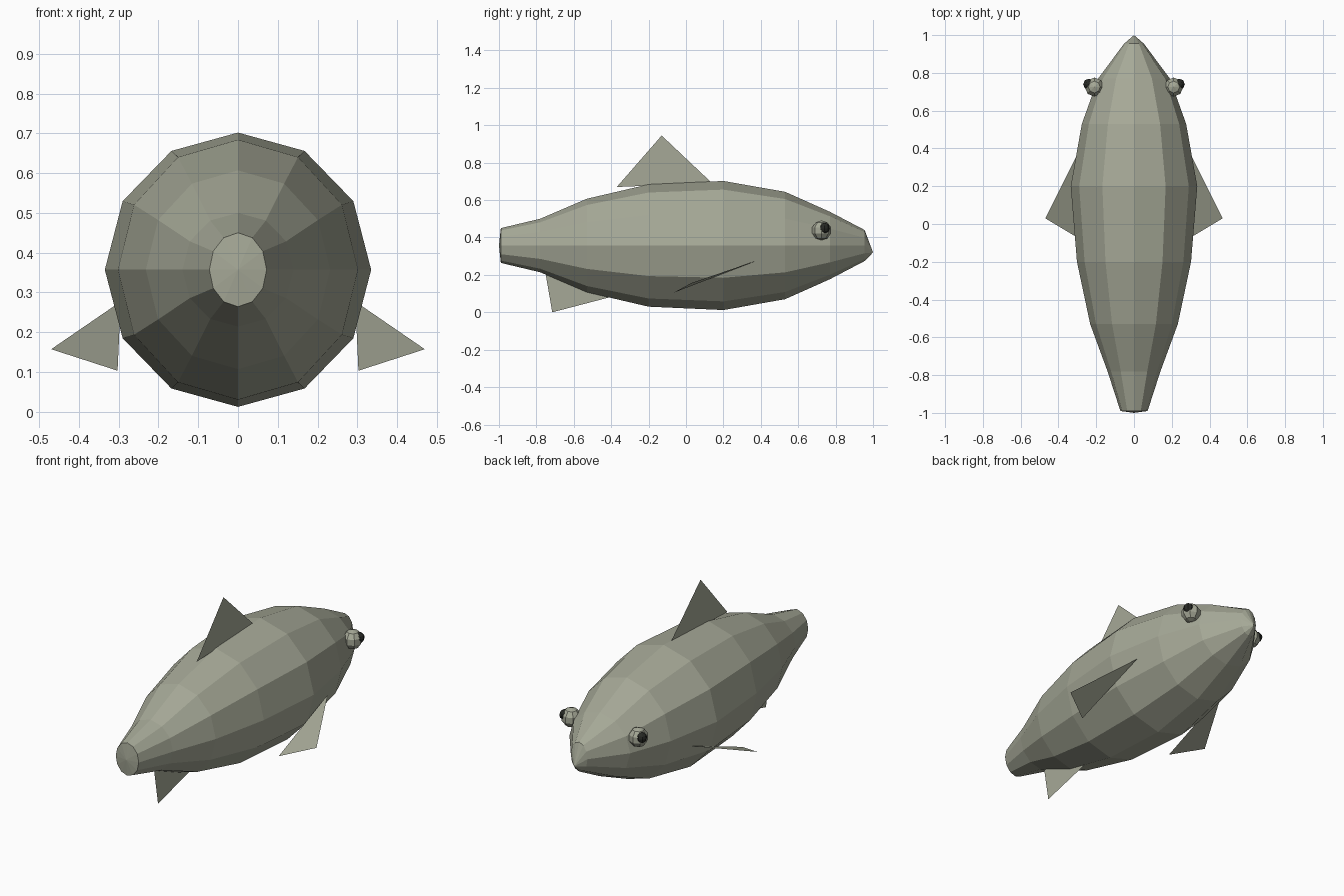
import bpy, bmesh, math
from mathutils import Vector

cube = bpy.data.objects.get("Cube")
if cube:
    bpy.data.objects.remove(cube, do_unlink=True)


def material(name, rgb):
    m = bpy.data.materials.new(name)
    m.use_nodes = True
    color = (*rgb, 1)
    m.diffuse_color = color
    bsdf = m.node_tree.nodes["Principled BSDF"]
    bsdf.inputs["Base Color"].default_value = color
    bsdf.inputs["Roughness"].default_value = 0.8
    return m


SKIN = material("olive grey", (0.38, 0.395, 0.31))
DARK = material("pupil black", (0.02, 0.022, 0.018))


def finish(bm, name, mat):
    mesh = bpy.data.meshes.new(name)
    bm.to_mesh(mesh)
    bm.free()
    mesh.materials.append(mat)
    obj = bpy.data.objects.new(name, mesh)
    bpy.context.collection.objects.link(obj)
    return obj


# Body: twelve-sided elliptical rings along y, closed by a tail cap and a nose tip
SIDES, AXIS_Z = 12, 0.357
RINGS = [  # y, half width, half height
    (-0.99, 0.072, 0.093), (-0.78, 0.14, 0.143), (-0.53, 0.232, 0.25),
    (-0.2, 0.302, 0.327), (0.2, 0.335, 0.345), (0.53, 0.276, 0.287),
    (0.77, 0.19, 0.18), (0.955, 0.052, 0.083),
]
bm = bmesh.new()
loops = []
for y, w, h in RINGS:
    angles = [2 * math.pi * i / SIDES for i in range(SIDES)]
    loops.append([bm.verts.new((w * math.sin(a), y, AXIS_Z + h * math.cos(a)))
                  for a in angles])
tail = bm.verts.new((0, -1, AXIS_Z))
nose = bm.verts.new((0, 1, 0.32))
for i in range(SIDES):
    j = (i + 1) % SIDES
    for a, b in zip(loops, loops[1:]):
        bm.faces.new((a[i], a[j], b[j], b[i]))
    bm.faces.new((loops[0][j], loops[0][i], tail))
    bm.faces.new((loops[-1][i], loops[-1][j], nose))
bmesh.ops.recalc_face_normals(bm, faces=bm.faces)
finish(bm, "body", SKIN)


# Fins: single flat triangles
def fin(name, points):
    bm = bmesh.new()
    bm.faces.new([bm.verts.new(p) for p in points])
    finish(bm, name, SKIN)


fin("dorsal_fin", [(0, -0.37, 0.67), (0, 0.14, 0.69), (0, -0.13, 0.945)])
fin("anal_fin", [(0, -0.76, 0.26), (0, -0.715, 0), (0, -0.37, 0.09)])


# Eyes: faceted balls with a small dark pupil set on the outside
def ball(name, center, radius, segments, rings, mat):
    bm = bmesh.new()
    bmesh.ops.create_uvsphere(bm, u_segments=segments, v_segments=rings,
                              radius=radius)
    bmesh.ops.translate(bm, verts=bm.verts, vec=Vector(center))
    finish(bm, name, mat)


# Paired parts on both sides
for side, s in (("left", 1), ("right", -1)):
    pectoral = [(0.295, 0.38, 0.277), (0.47, 0.03, 0.157), (0.303, -0.07, 0.103)]
    fin(side + "_pectoral_fin", [(s * x, y, z) for x, y, z in pectoral])
    ball(side + "_eye", (s * 0.21, 0.725, 0.438), 0.053, 8, 5, SKIN)
    ball(side + "_pupil", (s * 0.24, 0.74, 0.449), 0.029, 8, 6, DARK)
